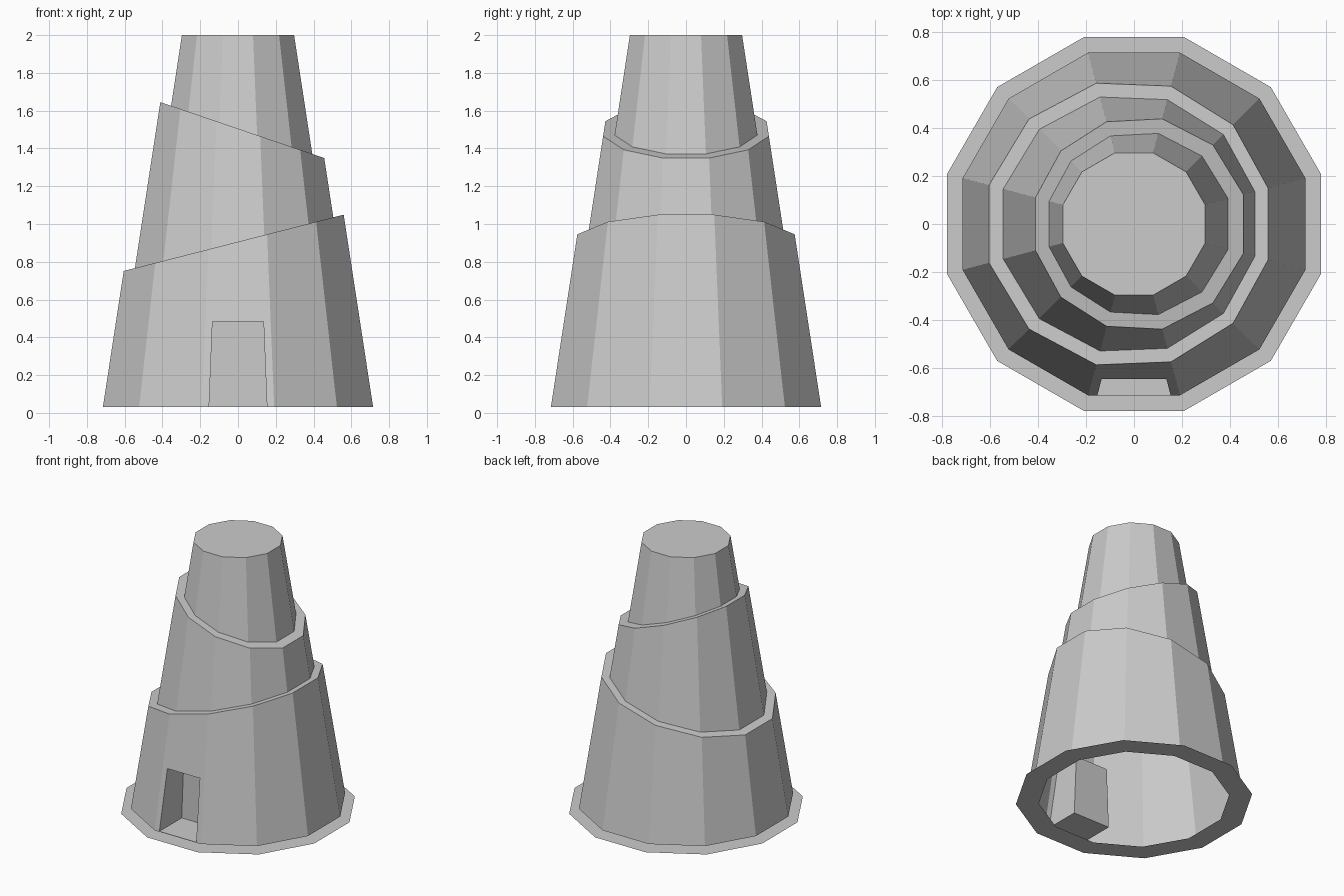
import bpy
import bmesh
from math import cos, sin, pi
from mathutils import Vector

cube = bpy.data.objects.get("Cube")
if cube:
    bpy.data.objects.remove(cube, do_unlink=True)

SIDES = 12
SLOPE = 0.153      # how much the walls lean in per unit of height
BASE_Z = 0.032

stone = bpy.data.materials.new("grey_stone")
stone.use_nodes = True
stone.diffuse_color = (0.6, 0.6, 0.6, 1)
stone.node_tree.nodes["Principled BSDF"].inputs["Base Color"].default_value = (0.6, 0.6, 0.6, 1)


def finish(name, bm):
    mesh = bpy.data.meshes.new(name)
    bm.to_mesh(mesh)
    bm.free()
    mesh.materials.append(stone)
    obj = bpy.data.objects.new(name, mesh)
    bpy.context.collection.objects.link(obj)
    return obj


def ring(bm, apothem, z):
    """Twelve-sided loop with flat sides facing the main axes."""
    r = apothem / cos(pi / SIDES)
    angles = [2 * pi * (i + 0.5) / SIDES for i in range(SIDES)]
    return [bm.verts.new((r * cos(a), r * sin(a), z)) for a in angles]


def bridge(bm, low, high):
    for i in range(SIDES):
        j = (i + 1) % SIDES
        bm.faces.new((low[i], low[j], high[j], high[i]))


def tier(name, foot, bottom, top, tilt, clip_low=None):
    """Leaning wall with a roof plane z = top + tilt * x; foot is the radius at z = 0."""
    bm = bmesh.new()
    ceiling = top + abs(tilt)
    low = ring(bm, foot - SLOPE * bottom, bottom)
    high = ring(bm, foot - SLOPE * ceiling, ceiling)
    bridge(bm, low, high)
    bm.faces.new(reversed(low))
    bm.faces.new(high)
    planes = [((0, 0, top), Vector((-tilt, 0, 1)))]
    if clip_low:
        planes.append(((0, 0, clip_low[0]), Vector((clip_low[1], 0, -1))))
    for point, normal in planes:
        cut = bmesh.ops.bisect_plane(
            bm, geom=bm.verts[:] + bm.edges[:] + bm.faces[:],
            plane_co=point, plane_no=normal.normalized(), clear_outer=True)
        rim = [e for e in cut["geom_cut"] if isinstance(e, bmesh.types.BMEdge)]
        if not rim:
            rim = [e for e in bm.edges if e.is_boundary]
        if any(e.is_boundary for e in rim):
            bmesh.ops.holes_fill(bm, edges=rim, sides=0)
    bmesh.ops.recalc_face_normals(bm, faces=bm.faces[:])
    return finish(name, bm)


# Stacked tiers, each rising out of the sloping ledge below
lower_tier = tier("lower_tier", 0.72, BASE_Z, 0.906, 0.256)
tier("middle_tier", 0.663, 0.6, 1.505, -0.341, clip_low=(0.9, 0.256))
tier("upper_tier", 0.603, 1.2, 2.0, 0.0, clip_low=(1.5, -0.341))

# Doorway cutter: tapered opening pushed straight into the front wall
bm = bmesh.new()
outline = [(-0.153, BASE_Z + 0.003), (0.153, BASE_Z + 0.003), (0.135, 0.485), (-0.135, 0.485)]
front = [bm.verts.new((x, -0.9, z)) for x, z in outline]
back = [bm.verts.new((x, -0.45, z)) for x, z in outline]
bm.faces.new(front)
bm.faces.new(reversed(back))
for i in range(4):
    j = (i + 1) % 4
    bm.faces.new((front[j], front[i], back[i], back[j]))
bmesh.ops.recalc_face_normals(bm, faces=bm.faces[:])
cutter = finish("doorway_cutter", bm)
cutter.hide_render = True

carve = lower_tier.modifiers.new("doorway", "BOOLEAN")
carve.operation = "DIFFERENCE"
carve.solver = "EXACT"
carve.object = cutter
bpy.context.view_layer.objects.active = lower_tier
bpy.ops.object.modifier_apply(modifier=carve.name)
bpy.data.objects.remove(cutter, do_unlink=True)

# Open the underside so the tower is hollow
bm = bmesh.new()
bm.from_mesh(lower_tier.data)
under = [f for f in bm.faces if all(v.co.z < BASE_Z + 0.001 for v in f.verts)]
bmesh.ops.delete(bm, geom=under, context="FACES")
bm.to_mesh(lower_tier.data)
bm.free()

# Flat ground ring around the foot
bm = bmesh.new()
bridge(bm, ring(bm, 0.78, 0), ring(bm, 0.628, 0))
finish("ground_ring", bm)
